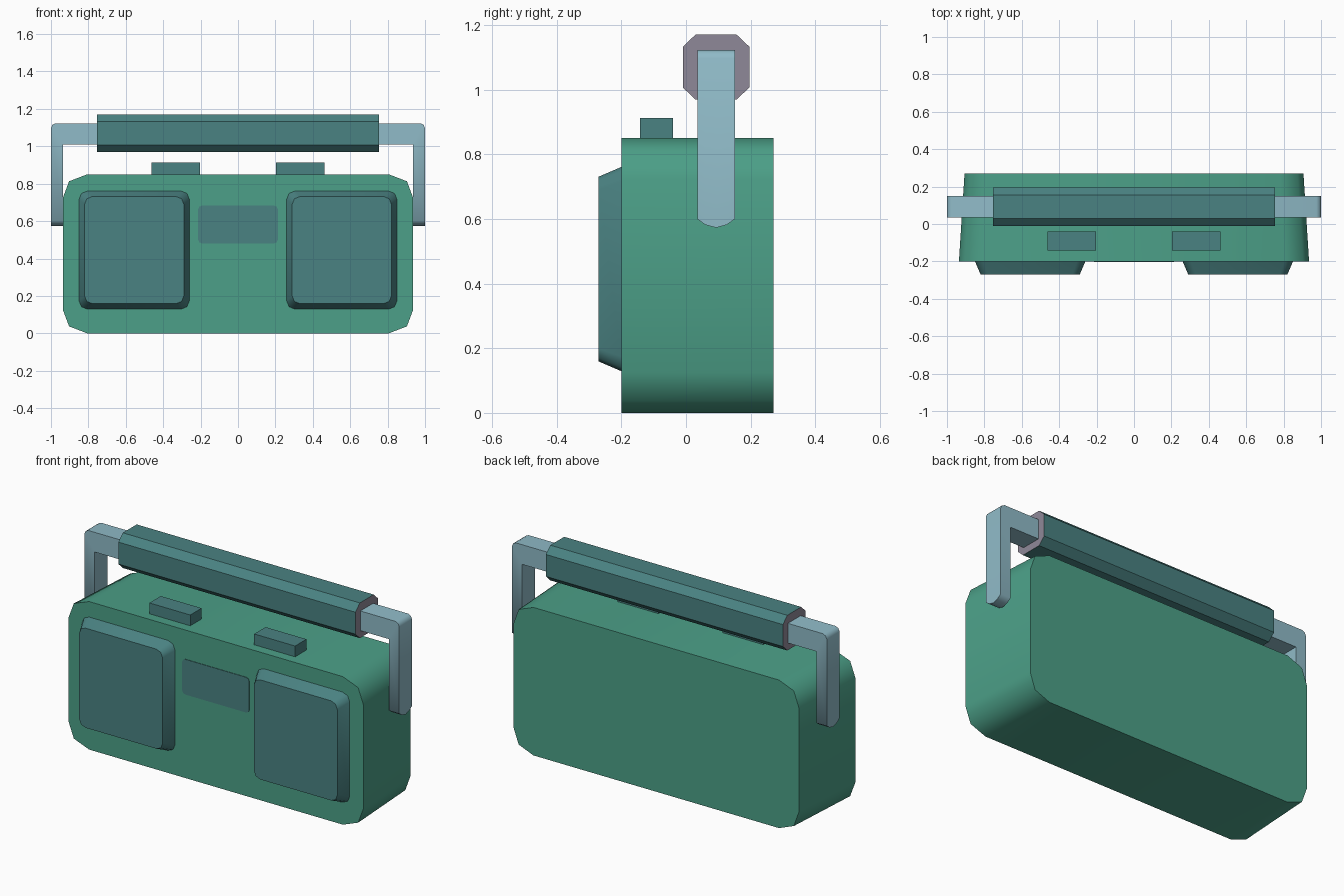
import bpy, bmesh, math

if "Cube" in bpy.data.objects:
    bpy.data.objects.remove(bpy.data.objects["Cube"])


def material(name, srgb):
    m = bpy.data.materials.new(name)
    lin = [((c / 255 + 0.055) / 1.055) ** 2.4 for c in srgb]
    m.diffuse_color = (*lin, 1)
    m.use_nodes = True
    m.node_tree.nodes["Principled BSDF"].inputs["Base Color"].default_value = m.diffuse_color
    return m


GREEN = material("green_case", (76, 160, 136))
TEAL = material("dark_teal", (74, 130, 130))
BLUE = material("pale_blue", (144, 187, 200))
GREY = material("mauve_grey", (143, 137, 152))


def loft(name, loops, mats, smooth=None):
    """Closed solid through matching vertex loops, capped at both ends."""
    bm = bmesh.new()
    rings = [[bm.verts.new(p) for p in loop] for loop in loops]
    n = len(rings[0])
    for a, b in zip(rings, rings[1:]):
        for i in range(n):
            j = (i + 1) % n
            bm.faces.new((a[i], a[j], b[j], b[i]))
    for ring in (rings[0], rings[-1]):
        bm.faces.new(ring).material_index = len(mats) - 1
    bmesh.ops.recalc_face_normals(bm, faces=bm.faces)
    me = bpy.data.meshes.new(name)
    bm.to_mesh(me)
    bm.free()
    for m in mats:
        me.materials.append(m)
    ob = bpy.data.objects.new(name, me)
    bpy.context.collection.objects.link(ob)
    if smooth:
        bpy.ops.object.select_all(action='DESELECT')
        ob.select_set(True)
        bpy.context.view_layer.objects.active = ob
        bpy.ops.object.shade_smooth_by_angle(angle=math.radians(smooth))
    return ob


def rounded(cx, cz, hx, hz, corner):
    """Rectangle outline in xz; corner lists (inset x, inset z) from side to top."""
    pts = []
    for sx, sz in ((1, 1), (-1, 1), (-1, -1), (1, -1)):
        c = corner if sx * sz > 0 else corner[::-1]
        pts += [(cx + sx * (hx - dx), cz + sz * (hz - dz)) for dx, dz in c]
    return pts


def at_y(outline, y, scale_x=1):
    return [(x * scale_x, y, z) for x, z in outline]


# case, slightly narrower at the back
case = rounded(0, 0.425, 0.936, 0.425, [(0, 0.125), (0.033, 0.037), (0.13, 0)])
loft("case", [at_y(case, -0.2), at_y(case, 0.27, 0.968)], [GREEN], 60)


def small_corner(r):
    return [(0, r), (r * 0.29, r * 0.29), (r, 0)]


# display plate between the speakers
plate = rounded(0, 0.582, 0.213, 0.101, small_corner(0.02))
loft("display", [at_y(plate, -0.203), at_y(plate, -0.198)], [TEAL], 60)

for side, label in ((-1, "left"), (1, "right")):
    # speakers with sloped rims
    base = rounded(side * 0.555, 0.445, 0.295, 0.316, small_corner(0.045))
    face = rounded(side * 0.555, 0.445, 0.265, 0.286, small_corner(0.04))
    loft(label + "_speaker", [at_y(base, -0.2), at_y(face, -0.27)], [TEAL], 60)
    # top buttons
    button = rounded(side * 0.333, 0.875, 0.13, 0.037, [(0, 0)])
    loft(label + "_button", [at_y(button, -0.143), at_y(button, -0.04)], [TEAL])

# handle: upside-down U whose leg ends are rounded from front to back
loops = []
for y, low in ((0.035, 0.6), (0.06, 0.582), (0.093, 0.573), (0.126, 0.582), (0.151, 0.6)):
    half = [(0.935, 1.01), (0.935, low), (1, low), (1, 1.098), (0.992, 1.115), (0.975, 1.123)]
    loops.append(at_y(half + [(-x, z) for x, z in half[::-1]], y))
loft("handle", loops, [BLUE], 60)

# octagonal grip with grey ends
octagon = []
for sy, sz in ((1, 1), (-1, 1), (-1, -1), (1, -1)):
    c = [(0.103, 0.063), (0.063, 0.101)]
    octagon += [(0.093 + sy * a, 1.07 + sz * b) for a, b in (c if sy * sz > 0 else c[::-1])]
loft("grip", [[(x, y, z) for y, z in octagon] for x in (-0.753, 0.753)], [TEAL, GREY])
